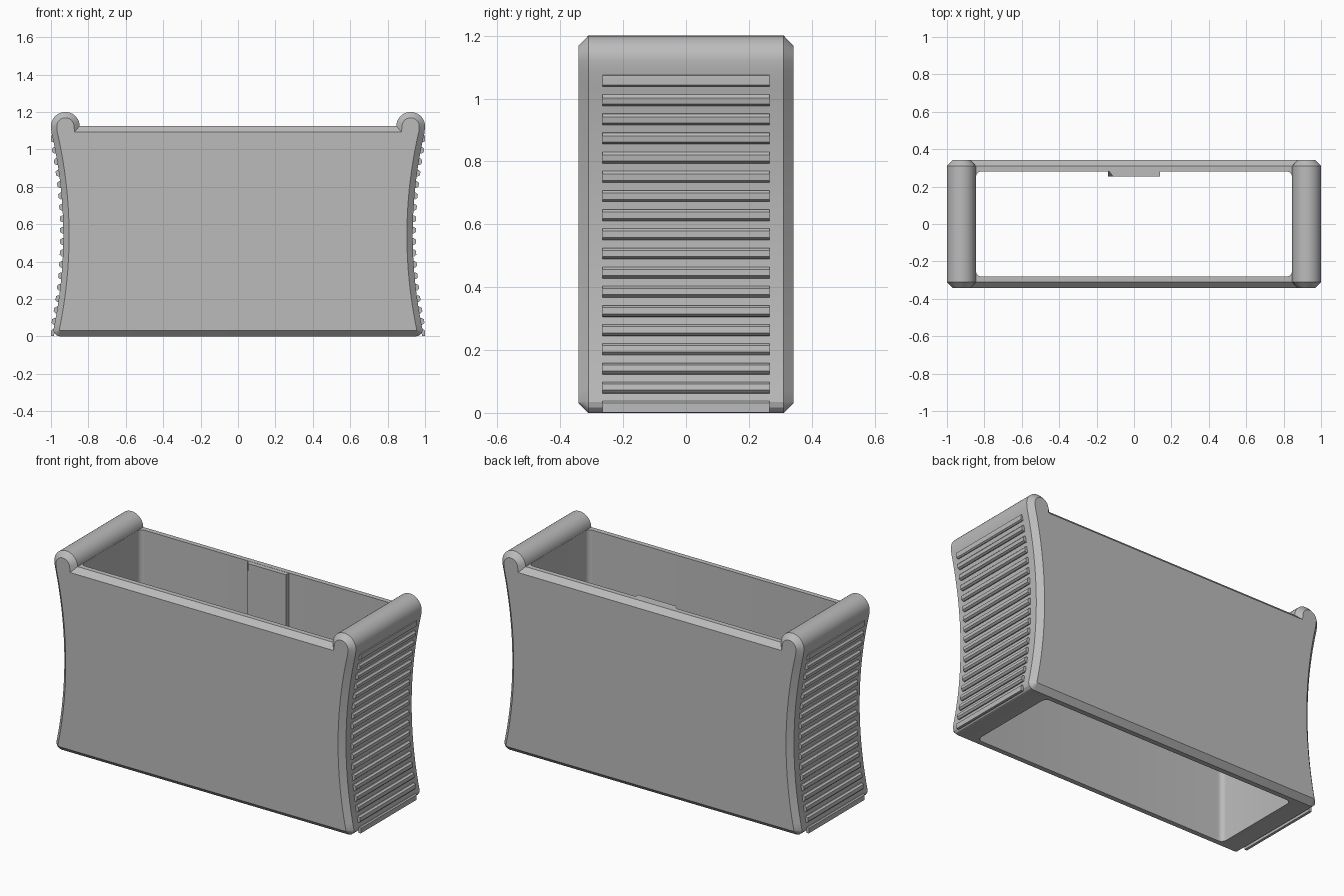
import bpy, bmesh
from math import sin, cos, pi
from mathutils import Vector

cube = bpy.data.objects.get("Cube")
if cube:
    bpy.data.objects.remove(cube, do_unlink=True)

grey = bpy.data.materials.new("light_grey_plastic")
grey.use_nodes = True
colour = (0.5, 0.5, 0.5, 1)
grey.diffuse_color = colour
grey.node_tree.nodes["Principled BSDF"].inputs["Base Color"].default_value = colour

DEPTH, BEVEL = 0.342, 0.031
RIM = 1.125                              # top of the long walls


def side_x(z):
    """Concave curve of the end walls."""
    return 0.934 + 0.209 * (z - 0.54) ** 2


def make_object(name, bm):
    bmesh.ops.recalc_face_normals(bm, faces=bm.faces)
    mesh = bpy.data.meshes.new(name)
    bm.to_mesh(mesh)
    bm.free()
    obj = bpy.data.objects.new(name, mesh)
    bpy.context.collection.objects.link(obj)
    mesh.materials.append(grey)
    return obj


def loft(bm, rings):
    """Skin a list of closed rings and cap both ends."""
    loops = [[bm.verts.new(p) for p in ring] for ring in rings]
    n = len(loops[0])
    for a, b in zip(loops, loops[1:]):
        for i in range(n):
            j = (i + 1) % n
            bm.faces.new((a[i], a[j], b[j], b[i]))
    bm.faces.new(loops[0])
    bm.faces.new(loops[-1])


def inset(points, d):
    """Mitred inward offset of a counter-clockwise outline."""
    result = []
    for i, p in enumerate(points):
        u = (p - points[i - 1]).normalized()
        v = (points[(i + 1) % len(points)] - p).normalized()
        nu, nv = Vector((-u.y, u.x)), Vector((-v.y, v.x))
        result.append(p + (nu + nv) * d / (1 + nu.dot(nv)))
    return result


def smooth(obj, degrees):
    bpy.ops.object.select_all(action='DESELECT')
    obj.select_set(True)
    bpy.context.view_layer.objects.active = obj
    bpy.ops.object.shade_smooth_by_angle(angle=degrees * pi / 180)


# Half outline: rounded foot, concave side, rolled lip, rim
r = 0.035
foot = side_x(r) - r
half = [Vector((foot + r * sin(a), r - r * cos(a))) for a in (0, pi / 6, pi / 3)]
half += [Vector((side_x(z), z)) for z in [r + (1.09 - r) * i / 24 for i in range(25)]]
half += [Vector((0.923 + 0.077 * cos(a), 1.123 + 0.077 * sin(a)))
         for a in [pi * i / 18 for i in range(18)]]
half.append(Vector((0.846, RIM)))
outline = half + [Vector((-p.x, p.y)) for p in reversed(half)]

# Body shell with chamfered front and back edges
small = inset(outline, BEVEL)
bm = bmesh.new()
loft(bm, [[(p.x, y, p.y) for p in ring] for ring, y in (
    (small, -DEPTH), (outline, BEVEL - DEPTH),
    (outline, DEPTH - BEVEL), (small, DEPTH))])
body = make_object("sleeve_body", bm)

# Rounded rectangular through-opening
cx, cy, cr = 0.845, 0.281, 0.03
section = []
for k, (sx, sy) in enumerate(((1, 1), (-1, 1), (-1, -1), (1, -1))):
    for i in range(7):
        a = k * pi / 2 + i * pi / 12
        section.append((sx * (cx - cr) + cr * cos(a), sy * (cy - cr) + cr * sin(a)))
bm = bmesh.new()
loft(bm, [[(x, y, z) for x, y in section] for z in (-0.2, 1.5)])
cutter = make_object("opening_cutter", bm)
cutter.hide_render = True
cut = body.modifiers.new("opening", 'BOOLEAN')
cut.operation, cut.solver, cut.object = 'DIFFERENCE', 'EXACT', cutter
bpy.context.view_layer.objects.active = body
bpy.ops.object.modifier_apply(modifier=cut.name)
bpy.data.objects.remove(cutter, do_unlink=True)
smooth(body, 25)

# Grip ribs following the concave ends
for side, name in ((1, "left_grip_ribs"), (-1, "right_grip_ribs")):
    bm = bmesh.new()
    for i in range(18):
        z = 1.057 - 0.0611 * i
        tangent = Vector((0.418 * (z - 0.54), 1)).normalized()
        normal = Vector((tangent.y, -tangent.x))
        centre = Vector((side_x(z), z))
        ring = [centre + tangent * t + normal * n for t, n in
                ((-0.018, -0.01), (-0.018, 0.006), (-0.01, 0.017),
                 (0.01, 0.017), (0.018, 0.006), (0.018, -0.01))]
        loft(bm, [[(side * min(p.x, 1), y, max(p.y, 0.002)) for p in ring]
                  for y in (-0.265, 0.265)])
    make_object(name, bm)

# Raised pad inside the back wall, slightly tapered on one side
bm = bmesh.new()
loft(bm, [[(left, 0.254, z), (0.14, 0.254, z), (0.14, 0.29, z), (-0.14, 0.29, z)]
          for left, z in ((-0.14, 0.0315), (-0.112, RIM - 0.001))])
make_object("inner_pad", bm)
